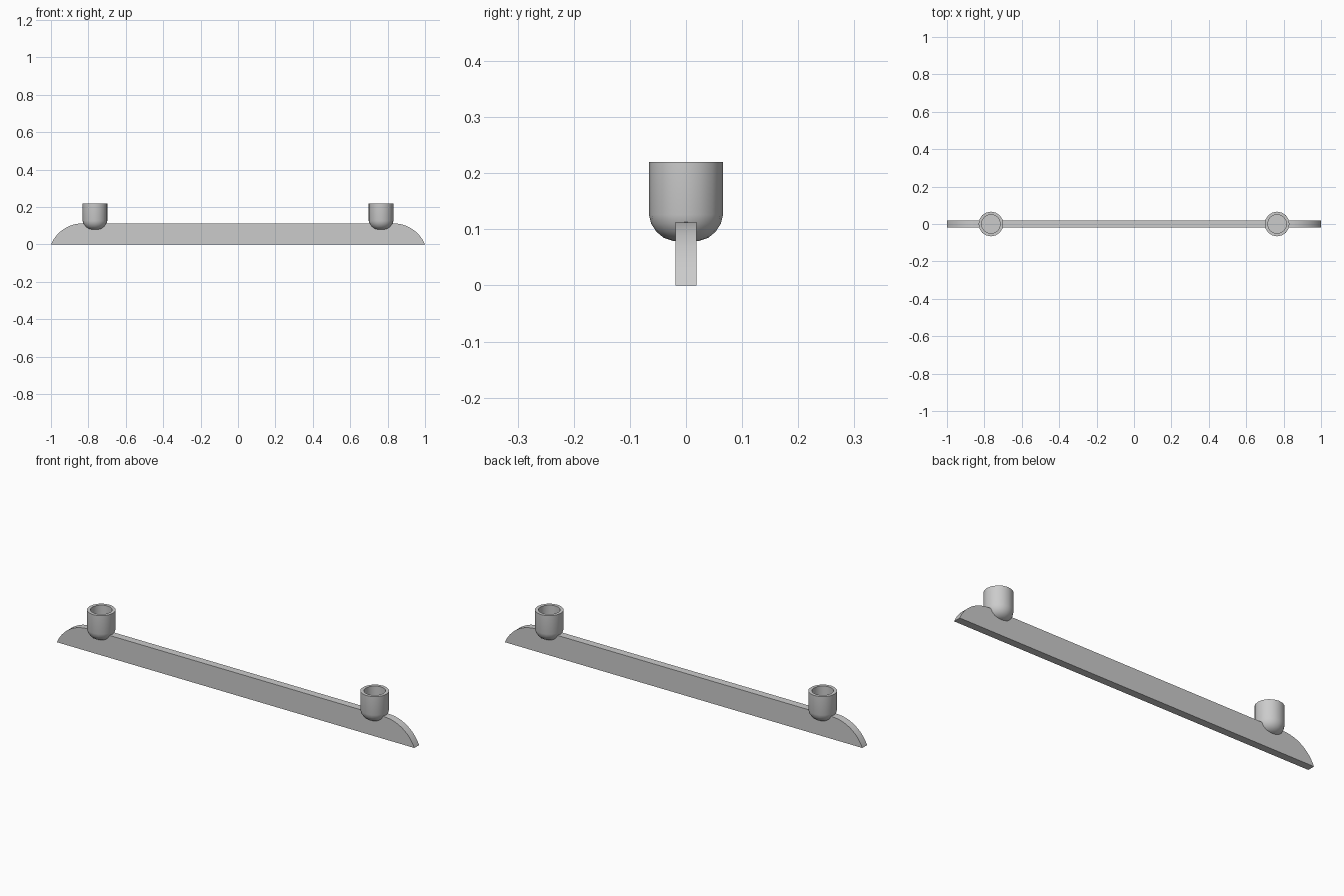
import bpy, bmesh, math

if "Cube" in bpy.data.objects:
    bpy.data.objects.remove(bpy.data.objects["Cube"])

def make_object(name, bm, smooth=False):
    bmesh.ops.recalc_face_normals(bm, faces=bm.faces)
    mesh = bpy.data.meshes.new(name)
    bm.to_mesh(mesh)
    bm.free()
    obj = bpy.data.objects.new(name, mesh)
    bpy.context.collection.objects.link(obj)
    if smooth:
        bpy.context.view_layer.objects.active = obj
        obj.select_set(True)
        bpy.ops.object.shade_smooth_by_angle(angle=math.radians(30))
        obj.select_set(False)
    return obj

# Bar: flat plank with arched ends
HEIGHT, HALF_T, RUN = 0.113, 0.019, 0.17
radius = (RUN**2 + HEIGHT**2) / (2 * HEIGHT)
sweep = math.asin(RUN / radius)
right = []
for i in range(13):
    a = sweep * (1 - i / 12)
    right.append((1 - RUN + radius * math.sin(a), HEIGHT - radius + radius * math.cos(a)))
profile = right + [(-x, z) for x, z in reversed(right)]
bm = bmesh.new()
face = bm.faces.new([bm.verts.new((x, -HALF_T, z)) for x, z in profile])
ext = bmesh.ops.extrude_face_region(bm, geom=[face])
bmesh.ops.translate(bm, vec=(0, 2 * HALF_T, 0),
                    verts=[v for v in ext["geom"] if isinstance(v, bmesh.types.BMVert)])
make_object("bar", bm, smooth=True)

# Cups: lathed, hollow, rounded underneath
SIDES = 16
CUP = [(0, 0.078), (0.022, 0.079), (0.04, 0.085), (0.053, 0.096), (0.062, 0.11),
       (0.066, 0.126), (0.066, 0.22), (0.05, 0.22), (0.05, 0.125), (0, 0.125)]

def cup(name, x):
    bm = bmesh.new()
    verts = [bm.verts.new((r, 0, z)) for r, z in CUP]
    edges = [bm.edges.new(p) for p in zip(verts, verts[1:])]
    bmesh.ops.spin(bm, geom=verts + edges, cent=(0, 0, 0), axis=(0, 0, 1),
                   angle=math.tau, steps=SIDES)
    bmesh.ops.remove_doubles(bm, verts=bm.verts, dist=0.0005)
    make_object(name, bm, smooth=True).location.x = x

cup("left_cup", -0.765)
cup("right_cup", 0.765)
